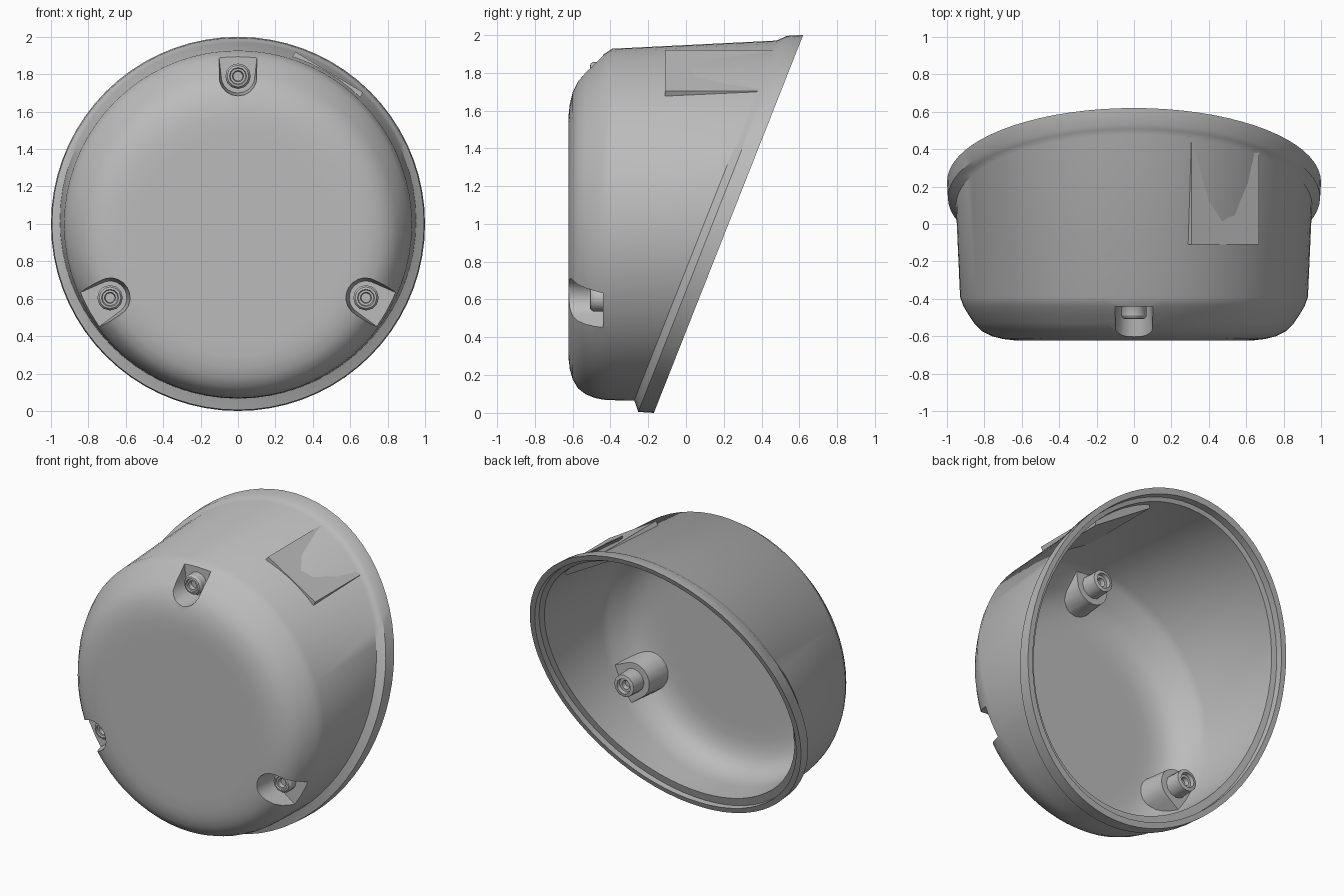
import bpy
import bmesh
from math import sin, cos, pi, radians

cube = bpy.data.objects.get("Cube")
if cube:
    bpy.data.objects.remove(cube, do_unlink=True)

grey = bpy.data.materials.new("plain grey")
grey.use_nodes = True
grey.diffuse_color = (0.5, 0.5, 0.5, 1)
grey.node_tree.nodes["Principled BSDF"].inputs["Base Color"].default_value = (0.5, 0.5, 0.5, 1)

SLANT = 0.395      # lean of the open end, y per unit of z
OPEN_Y = 0.225     # y of the open end at mid height
SEGMENTS = 72


def loft(name, rings):
    """Skin a list of equal-length point rings and cap both ends."""
    bm = bmesh.new()
    loops = [[bm.verts.new(p) for p in ring] for ring in rings]
    for a, b in zip(loops, loops[1:]):
        for i in range(len(a)):
            j = (i + 1) % len(a)
            bm.faces.new((a[i], a[j], b[j], b[i]))
    bm.faces.new(loops[0])
    bm.faces.new(loops[-1])
    bmesh.ops.recalc_face_normals(bm, faces=bm.faces)
    mesh = bpy.data.meshes.new(name)
    bm.to_mesh(mesh)
    bm.free()
    mesh.materials.append(grey)
    obj = bpy.data.objects.new(name, mesh)
    bpy.context.collection.objects.link(obj)
    return obj


def subtract(obj, cutter):
    """Cut one solid out of another and drop the cutter."""
    mod = obj.modifiers.new("cut", "BOOLEAN")
    mod.operation = "DIFFERENCE"
    mod.solver = "EXACT"
    mod.object = cutter
    with bpy.context.temp_override(object=obj, active_object=obj):
        bpy.ops.object.modifier_apply(modifier=mod.name)
    bpy.data.objects.remove(cutter, do_unlink=True)


def smooth(obj, angle=32):
    bpy.ops.object.select_all(action="DESELECT")
    obj.select_set(True)
    bpy.context.view_layer.objects.active = obj
    bpy.ops.object.shade_smooth_by_angle(angle=radians(angle))


def ring(r, mid_z, y, slant=0.0):
    """Circle around the y axis, optionally leaning with the open end."""
    pts = []
    for i in range(SEGMENTS):
        a = 2 * pi * i / SEGMENTS
        z = mid_z + r * sin(a)
        pts.append((r * cos(a), y + slant * (z - 1), z))
    return pts


def polar(a, out, side, y):
    """Point given by distance outward and sideways at angle a."""
    return (out * cos(a) - side * sin(a), y, 1 + out * sin(a) + side * cos(a))


# Rounded bowl: radius, middle height, y
BOWL = [(0.55, 0.93, -0.622), (0.64, 0.93, -0.622), (0.70, 0.932, -0.615),
        (0.76, 0.938, -0.60), (0.815, 0.945, -0.572), (0.855, 0.953, -0.53),
        (0.885, 0.965, -0.485), (0.912, 0.982, -0.44), (0.93, 0.997, -0.39)]
# Flared rim: radius, middle height, distance in front of the open end
RIM = [(0.952, 1.018, 0.13), (0.975, 1.008, 0.105), (0.995, 1.0, 0.085), (1.0, 1.0, 0.0)]
LINING = [(0.922, 1.015, 0.05), (0.962, 1.0, 0.045), (0.966, 1.0, -0.06)]
WALL = 0.03

housing = loft("housing", [ring(*p) for p in BOWL]
               + [ring(r, c, OPEN_Y - d, SLANT) for r, c, d in RIM])
hollow = loft("hollow", [ring(r - WALL, c, y + WALL) for r, c, y in BOWL]
              + [ring(r, c, OPEN_Y - d, SLANT) for r, c, d in LINING])

SCREW_OUT = 0.79
SCREW_ANGLES = [radians(d) for d in (90, 210, 330)]


def pocket(a, grow, floor_y):
    """U-shaped pocket solid, opening outward and towards the front."""
    def outline(y, extra):
        r = 0.09 + grow + extra
        pts = [(SCREW_OUT - r * sin(t), r * cos(t))
               for t in [pi * i / 10 for i in range(11)]]
        pts = [(1.15, r + 0.04)] + pts + [(1.15, -r - 0.04)]
        return [polar(a, o, s, y) for o, s in pts]
    return loft("pocket", [outline(floor_y, 0), outline(-0.75, 0.03)])


# Pockets keep a skin on the inside of the shell
for angle in SCREW_ANGLES:
    subtract(hollow, pocket(angle, WALL, -0.405))
    subtract(housing, pocket(angle, 0, -0.44))
subtract(housing, hollow)
smooth(housing)

# Screws: radius and y from the front socket to the rear socket
SCREW = [(0.026, -0.47), (0.03, -0.498), (0.042, -0.498), (0.046, -0.508),
         (0.058, -0.505), (0.068, -0.49), (0.068, -0.44), (0.08, -0.42),
         (0.075, -0.30), (0.052, -0.295), (0.048, -0.32), (0.03, -0.32), (0.026, -0.35)]
for label, angle in zip(("top", "right", "left"), SCREW_ANGLES):
    turns = [2 * pi * i / 12 for i in range(12)]
    screw = loft(label + "_screw", [
        [polar(angle, SCREW_OUT + r * cos(t), r * sin(t), y) for t in turns]
        for r, y in SCREW])
    smooth(screw)

# Flat raised pad on the upper left side, running back to the rim
pad_angle = radians(59)
corners = [(0.885, -0.215), (0.947, -0.21), (0.947, 0.21), (0.885, 0.215)]
front = [polar(pad_angle, o, s, -0.11) for o, s in corners]
back = [(x, OPEN_Y - 0.09 + SLANT * (z - 1), z) for x, y, z in front]
loft("side_pad", [front, back])
